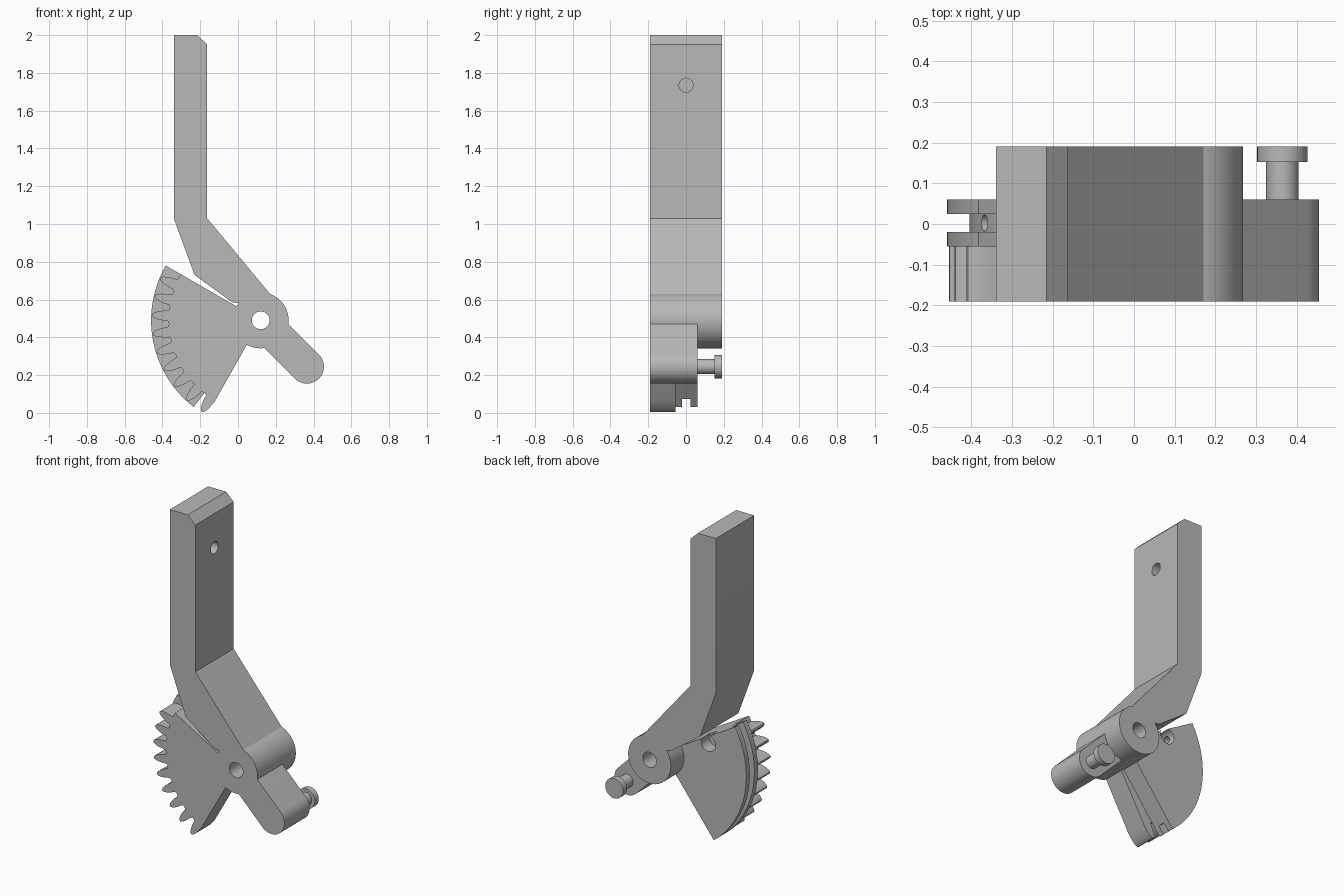
import bpy, bmesh
from math import radians, cos, sin
from mathutils import Vector

if "Cube" in bpy.data.objects:
    bpy.data.objects.remove(bpy.data.objects["Cube"], do_unlink=True)

grey = bpy.data.materials.new("plain grey")
grey.use_nodes = True
grey.diffuse_color = (0.48, 0.48, 0.48, 1)
grey.node_tree.nodes["Principled BSDF"].inputs["Base Color"].default_value = (0.48, 0.48, 0.48, 1)

PX, PZ = 0.12, 0.49          # pivot
FRONT, BACK, PLATE = -0.19, 0.19, 0.06
HUB, RIM, ROOT = 0.148, 0.58, 0.49


def polar(r, deg, cx=PX, cz=PZ):
    return (cx + r * cos(radians(deg)), cz + r * sin(radians(deg)))


def arc(r, a, b, n=32, cx=PX, cz=PZ):
    return [polar(r, a + (b - a) * i / n, cx, cz) for i in range(n + 1)]


def extrude(name, outline, y0, y1):
    """Prism with an x-z outline, running from y0 to y1."""
    bm = bmesh.new()
    face = bm.faces.new([bm.verts.new((x, y0, z)) for x, z in outline])
    moved = bmesh.ops.extrude_face_region(bm, geom=[face])["geom"]
    verts = [v for v in moved if isinstance(v, bmesh.types.BMVert)]
    bmesh.ops.translate(bm, verts=verts, vec=(0, y1 - y0, 0))
    bmesh.ops.recalc_face_normals(bm, faces=bm.faces)
    mesh = bpy.data.meshes.new(name)
    bm.to_mesh(mesh)
    bm.free()
    mesh.materials.append(grey)
    ob = bpy.data.objects.new(name, mesh)
    bpy.context.collection.objects.link(ob)
    return ob


def disc(name, cx, cz, r, y0, y1):
    return extrude(name, arc(r, 0, 360, 48, cx, cz)[:-1], y0, y1)


def rod(name, start, end, r):
    """Cylinder between two points, used for drilling."""
    a, b = Vector(start), Vector(end)
    ob = disc(name, 0, 0, r, 0, (b - a).length)
    ob.rotation_mode = "QUATERNION"
    ob.rotation_quaternion = Vector((0, 1, 0)).rotation_difference(b - a)
    ob.location = a
    return ob


def cut(ob, cutters):
    for c in cutters:
        c.hide_render = True
        m = ob.modifiers.new("cut", "BOOLEAN")
        m.operation, m.solver, m.object = "DIFFERENCE", "EXACT", c
        bpy.context.view_layer.objects.active = ob
        bpy.ops.object.modifier_apply(modifier=m.name)


# Bent arm with its round hub
arm = extrude("bent_arm", [(-0.34, 2.0), (-0.215, 2.0), (-0.163, 1.95), (-0.163, 1.03)]
              + arc(HUB, 70, -218, 64)
              + [(-0.03, 0.585), (-0.23, 0.73), (-0.34, 1.03)], FRONT, BACK)
arm_cutters = [disc("pivot_cutter", PX, PZ, 0.047, -0.3, 0.3),
               rod("arm_hole_cutter", (-0.26, 0, 1.735), (0, 0, 1.735), 0.037)]
cut(arm, arm_cutters)

# Toothed sector at the front
tooth = [(-3.3, ROOT), (-2.9, 0.515), (-2.2, 0.545), (-1.3, 0.566), (-0.5, 0.575)]
tooth += [(-a, r) for a, r in reversed(tooth)]
outline = [polar(ROOT, 150)]
for i in range(9):
    centre = 157.2 + 10 * i
    if i:
        outline.append(polar(ROOT - 0.005, centre - 5))
    outline += [polar(r, centre + a) for a, r in tooth]
outline += arc(0.12, 240.5, 150, 16)
extrude("gear_sector", outline, FRONT, -0.055)


# Grooved rim behind the teeth
def sector(name, r, y0, y1):
    return extrude(name, arc(r, 150, 232.3, 48) + arc(0.12, 232.3, 150, 16), y0, y1)


sector("front_flange", RIM, -0.055, -0.02)
core = sector("groove_core", 0.525, -0.02, 0.025)
rear = sector("rear_flange", RIM, 0.025, PLATE)

# Cable pocket and the hole leading to the groove
cx, cz = polar(0.345, 156.5)
ex, ez = polar(0.65, 159)
pocket = disc("pocket_cutter", cx, cz, 0.05, -0.03, 0.1)
cable = rod("cable_hole_cutter", (cx, 0.0025, cz), (ex, 0.0025, ez), 0.02)
cut(core, [pocket, cable])
cut(rear, [pocket])

for c in arm_cutters + [pocket, cable]:
    bpy.data.objects.remove(c, do_unlink=True)

# Short lever with a headed pin
LX, LZ = 0.365, 0.245
inner = PX + 0.07, PZ - 0.07
extrude("short_lever", arc(0.09, -135, 45, 32, LX, LZ)
        + [polar(0.09, 45, *inner), polar(0.09, -135, *inner)], FRONT, PLATE)
disc("pin_shaft", LX, LZ, 0.04, PLATE - 0.01, 0.155)
disc("pin_head", LX, LZ, 0.062, 0.152, BACK)

# Smooth the round surfaces, keep edges sharp
for ob in bpy.context.collection.objects:
    if ob.type == "MESH" and grey.name in ob.data.materials:
        bpy.ops.object.select_all(action="DESELECT")
        ob.select_set(True)
        bpy.context.view_layer.objects.active = ob
        bpy.ops.object.shade_smooth_by_angle(angle=radians(25))
